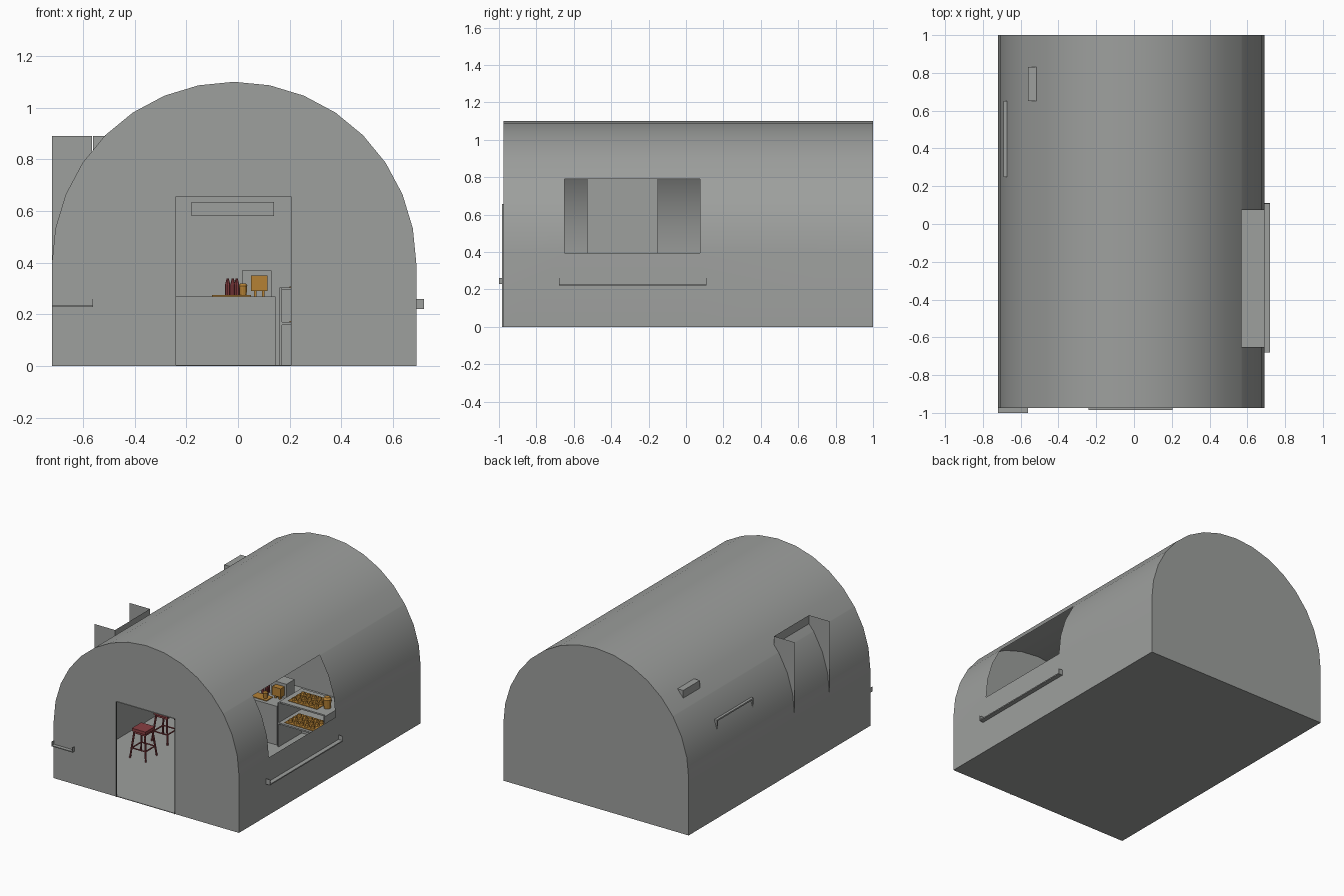
import bpy, bmesh, math
from mathutils import Vector, Matrix

if "Cube" in bpy.data.objects:
    bpy.data.objects.remove(bpy.data.objects["Cube"])


def material(name, rgb):
    m = bpy.data.materials.new(name)
    m.diffuse_color = (*rgb, 1)
    m.use_nodes = True
    m.node_tree.nodes["Principled BSDF"].inputs["Base Color"].default_value = m.diffuse_color
    return m


GREY = material("hut grey", (0.34, 0.35, 0.34))
ORANGE = material("baked orange", (0.46, 0.22, 0.035))
RED = material("stool red", (0.25, 0.05, 0.055))


def finish(name, bm, mat, smooth=False):
    me = bpy.data.meshes.new(name)
    for f in bm.faces:
        f.smooth = smooth
    bm.to_mesh(me)
    bm.free()
    me.materials.append(mat)
    ob = bpy.data.objects.new(name, me)
    bpy.context.collection.objects.link(ob)
    return ob


def add_box(bm, x0, x1, y0, y1, z0, z1):
    m = Matrix.Translation(((x0 + x1) / 2, (y0 + y1) / 2, (z0 + z1) / 2))
    bmesh.ops.create_cube(bm, size=1, matrix=m @ Matrix.Diagonal((x1 - x0, y1 - y0, z1 - z0, 1)))


def boxes(name, mat, *dims):
    bm = bmesh.new()
    for d in dims:
        add_box(bm, *d)
    return finish(name, bm, mat)


def add_rod(bm, a, b, r0, r1, n=8):
    a, b = Vector(a), Vector(b)
    m = Matrix.Translation((a + b) / 2) @ (b - a).to_track_quat('Z', 'Y').to_matrix().to_4x4()
    bmesh.ops.create_cone(bm, cap_ends=True, segments=n, radius1=r0, radius2=r1,
                          depth=(b - a).length, matrix=m)


def quads(name, mat, *polys):
    bm = bmesh.new()
    for p in polys:
        bm.faces.new([bm.verts.new(v) for v in p])
    return finish(name, bm, mat)


def cut_hole(bm, planes, inside):
    for co, no in planes:
        bmesh.ops.bisect_plane(bm, geom=bm.verts[:] + bm.edges[:] + bm.faces[:],
                               dist=1e-5, plane_co=co, plane_no=no)
    gone = [f for f in bm.faces if inside(f.calc_center_median())]
    bmesh.ops.delete(bm, geom=gone, context='FACES')


# Arched cross-section of the hut
FRONT, BACK, L, R = -0.975, 1.0, -0.72, 0.69
CX, CZ, RAD = -0.015, 0.395, 0.705
profile = [(R, 0)] + [(CX + RAD * math.cos(i * math.pi / 16), CZ + RAD * math.sin(i * math.pi / 16))
                      for i in range(17)] + [(L, 0)]

# Vaulted walls and roof with the serving window cut on the right
bm = bmesh.new()
fr = [bm.verts.new((x, FRONT, z)) for x, z in profile]
bk = [bm.verts.new((x, BACK, z)) for x, z in profile]
for i in range(len(profile) - 1):
    bm.faces.new((fr[i], bk[i], bk[i + 1], fr[i + 1]))
cut_hole(bm, [((0, -0.65, 0), (0, 1, 0)), ((0, 0.075, 0), (0, 1, 0)),
              ((0, 0, 0.395), (0, 0, 1)), ((0, 0, 0.79), (0, 0, 1))],
         lambda c: c.x > 0 and -0.65 < c.y < 0.075 and 0.395 < c.z < 0.79)
finish("vaulted_shell", bm, GREY, smooth=True)

# Front wall with doorway, back wall, floor
bm = bmesh.new()
bm.faces.new([bm.verts.new((x, FRONT, z)) for x, z in reversed(profile)])
bmesh.ops.reverse_faces(bm, faces=bm.faces[:])
DL, DR, DT = -0.24, 0.205, 0.657
cut_hole(bm, [((DL, 0, 0), (1, 0, 0)), ((DR, 0, 0), (1, 0, 0)), ((0, 0, DT), (0, 0, 1))],
         lambda c: DL < c.x < DR and c.z < DT)
bmesh.ops.recalc_face_normals(bm, faces=bm.faces[:])
for f in bm.faces:
    f.normal_update()
    if f.normal.y > 0:
        f.normal_flip()
finish("front_wall", bm, GREY)
quads("back_wall", GREY, [(x, BACK, z) for x, z in reversed(profile)])
boxes("floor", GREY, (L, R, FRONT, BACK, 0, 0.004))

# Door reveal standing slightly proud of the front
Y0, Y1 = -0.985, -0.97
quads("door_reveal", GREY,
      [(DL, Y0, 0), (DL, Y1, 0), (DL, Y1, DT), (DL, Y0, DT)],
      [(DR, Y0, 0), (DR, Y1, 0), (DR, Y1, DT), (DR, Y0, DT)],
      [(DL, Y0, DT), (DL, Y1, DT), (DR, Y1, DT), (DR, Y0, DT)])

# Left window nook: inner panel and two thin cheeks poking through the roof
NX, NZ0, NZ1 = -0.565, 0.395, 0.89
quads("window_nook", GREY,
      [(NX, -0.53, NZ0), (NX, -0.15, NZ0), (NX, -0.15, NZ1), (NX, -0.53, NZ1)],
      *[[(L, y, NZ0), (NX, y, NZ0), (NX, y, NZ1), (L, y, NZ1)] for y in (-0.53, -0.15)])

# Ledges and brackets on the outside
boxes("right_ledge", GREY, (R, 0.72, -0.68, 0.11, 0.222, 0.23),
      (R, 0.72, -0.68, -0.677, 0.222, 0.26), (R, 0.72, 0.107, 0.11, 0.222, 0.26))
boxes("front_ledge", GREY, (L, -0.56, -1.0, FRONT, 0.228, 0.234),
      (L, L + 0.003, -1.0, FRONT, 0.228, 0.26), (-0.563, -0.56, -1.0, FRONT, 0.228, 0.26))
boxes("roof_vent", GREY, (-0.56, -0.515, 0.65, 0.83, 0.80, 0.89))
boxes("left_rail", GREY, (-0.69, -0.672, 0.25, 0.65, 0.642, 0.652),
      (-0.69, -0.672, 0.25, 0.26, 0.58, 0.645), (-0.69, -0.672, 0.64, 0.65, 0.58, 0.645))

# Interior counter, hanging board and display shelves
boxes("counter", GREY, (-0.6, 0.145, 0.215, 0.45, 0.004, 0.27))
boxes("hanging_board", GREY, (-0.18, 0.14, 0.28, 0.30, 0.58, 0.635))
boxes("display_shelves", GREY, (0.16, 0.52, 0.20, 0.46, 0.16, 0.17),
      (0.16, 0.52, 0.22, 0.46, 0.295, 0.305), (0.16, 0.17, 0.20, 0.46, 0.004, 0.305),
      (0.51, 0.52, 0.20, 0.46, 0.004, 0.305), (0.16, 0.52, 0.45, 0.46, 0.004, 0.305))

# Machine on the counter with its orange front and feet
boxes("machine", GREY, (0.015, 0.13, 0.34, 0.43, 0.27, 0.37))
boxes("machine_front", ORANGE, (0.05, 0.115, 0.30, 0.34, 0.29, 0.35),
      *[(x, x + 0.01, 0.31, 0.33, 0.27, 0.29) for x in (0.062, 0.093)])
boxes("counter_tray", ORANGE, (-0.1, 0.05, 0.24, 0.31, 0.27, 0.275))

# Baked goods on the shelves
bm = bmesh.new()
for z, y0 in ((0.17, 0.23), (0.305, 0.27)):
    add_box(bm, 0.2, 0.42, y0 - 0.01, y0 + 0.15, z, z + 0.004)
    for i in range(5):
        for j in range(3):
            p = Vector((0.225 + i * 0.042, y0 + 0.02 + j * 0.048, z + 0.004))
            add_rod(bm, p, p + Vector((0, 0, 0.015)), 0.017, 0.011)
finish("baked_goods", bm, ORANGE)

# Jars
bm = bmesh.new()
for x, y, z, s in ((0.456, 0.32, 0.305, 1), (0.02, 0.27, 0.275, 0.6)):
    add_rod(bm, (x, y, z), (x, y, z + 0.06 * s), 0.022 * s, 0.026 * s, 12)
    add_rod(bm, (x, y, z + 0.06 * s), (x, y, z + 0.075 * s), 0.028 * s, 0.018 * s, 12)
finish("jars", bm, ORANGE)

# Small red bottles on the counter
bm = bmesh.new()
for x, y in ((-0.04, 0.33), (-0.02, 0.36), (-0.005, 0.32)):
    add_rod(bm, (x, y, 0.27), (x, y, 0.315), 0.01, 0.01)
    add_rod(bm, (x, y, 0.315), (x, y, 0.34), 0.01, 0.004)
finish("bottles", bm, RED)


# Four-legged stools
def stool(name, cx, cy):
    bm = bmesh.new()
    add_box(bm, cx - 0.052, cx + 0.052, cy - 0.052, cy + 0.052, 0.185, 0.205)
    add_box(bm, cx - 0.044, cx + 0.044, cy - 0.044, cy + 0.044, 0.17, 0.186)
    ends = [(-1, -1), (1, -1), (1, 1), (-1, 1)]
    for k, (sx, sy) in enumerate(ends):
        add_rod(bm, (cx + sx * 0.06, cy + sy * 0.06, 0.004),
                (cx + sx * 0.04, cy + sy * 0.04, 0.18), 0.006, 0.007, 6)
        tx, ty = ends[(k + 1) % 4]
        add_rod(bm, (cx + sx * 0.052, cy + sy * 0.052, 0.07),
                (cx + tx * 0.052, cy + ty * 0.052, 0.07), 0.005, 0.005, 6)
    finish(name, bm, RED)


stool("stool_front", -0.44, -0.40)
stool("stool_back", -0.47, -0.12)
